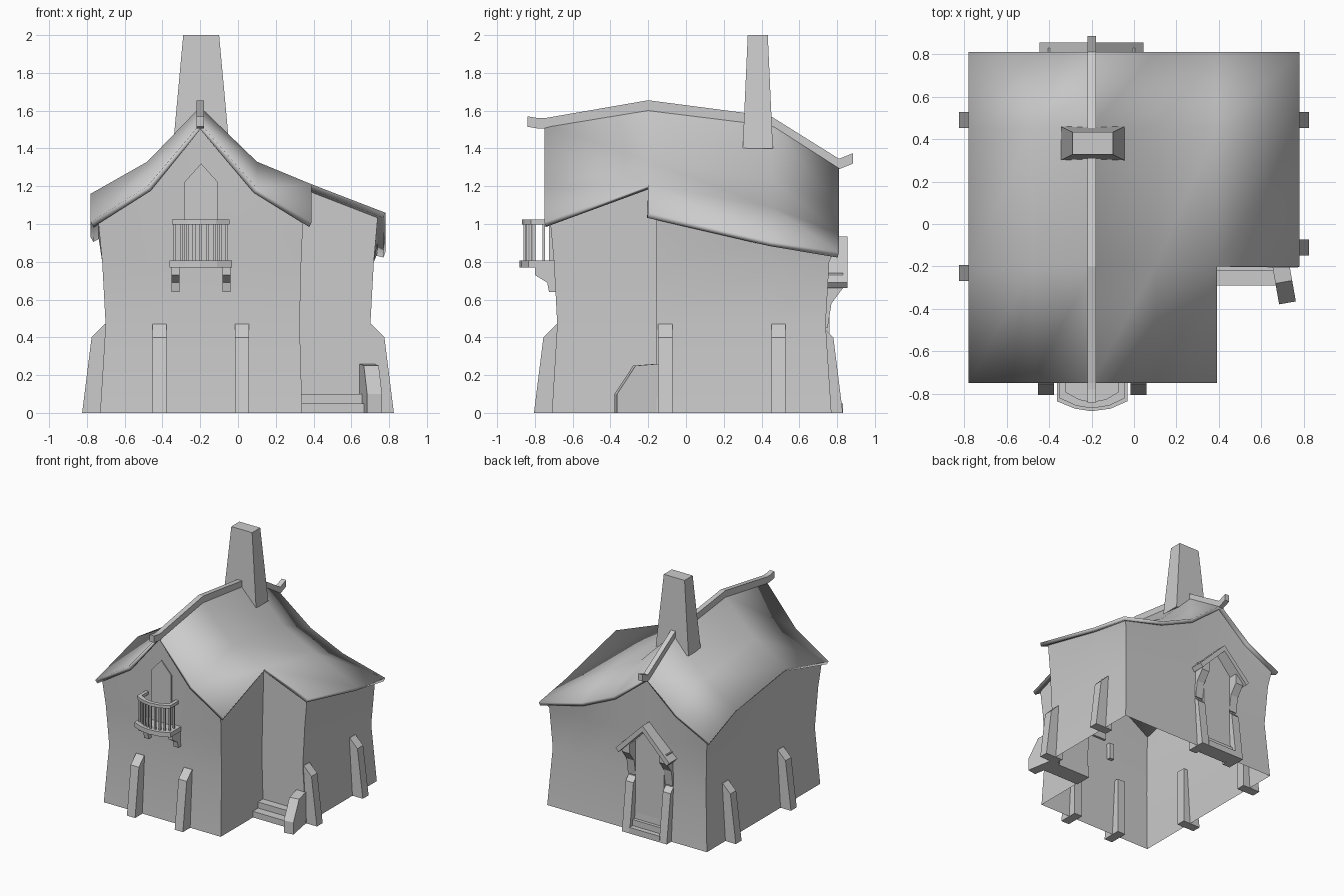
import bpy, math
from mathutils import Matrix, Vector

if "Cube" in bpy.data.objects:
    bpy.data.objects.remove(bpy.data.objects["Cube"])


def make(name, verts, faces, angle=None):
    me = bpy.data.meshes.new(name)
    me.from_pydata(verts, [], faces)
    ob = bpy.data.objects.new(name, me)
    bpy.context.collection.objects.link(ob)
    bpy.ops.object.select_all(action='DESELECT')
    ob.select_set(True)
    bpy.context.view_layer.objects.active = ob
    bpy.ops.object.mode_set(mode='EDIT')
    bpy.ops.mesh.select_all(action='SELECT')
    bpy.ops.mesh.normals_make_consistent(inside=False)
    bpy.ops.object.mode_set(mode='OBJECT')
    if angle:
        bpy.ops.object.shade_smooth_by_angle(angle=math.radians(angle))
    return ob


def loft(name, rings, caps=True, angle=None):
    n = len(rings[0])
    verts = [v for r in rings for v in r]
    faces = [(k * n + i, k * n + (i + 1) % n, (k + 1) * n + (i + 1) % n, (k + 1) * n + i)
             for k in range(len(rings) - 1) for i in range(n)]
    if caps:
        faces += [tuple(range(n)), tuple(range(len(verts) - n, len(verts)))]
    return make(name, verts, faces, angle)


def prism(name, pts, axis, a, b):
    put = {'x': lambda p, c: (c, p[0], p[1]),
           'y': lambda p, c: (p[0], c, p[1]),
           'z': lambda p, c: (p[0], p[1], c)}[axis]
    return loft(name, [[put(p, a) for p in pts], [put(p, b) for p in pts]])


def box(name, x0, x1, y0, y1, z0, z1):
    return prism(name, [(x0, y0), (x1, y0), (x1, y1), (x0, y1)], 'z', z0, z1)


# Roof: height table over a coarse grid, sagging to the eaves
XS = [-.78, -.48, -.2, .1, .39, .78]
YS = [-.75, -.2, .45, .81]
RZ = [[1.01, 1.20, 1.53, 1.19, 1.01, .90],
      [1.16, 1.33, 1.62, 1.33, 1.21, 1.06],
      [1.07, 1.25, 1.54, 1.24, 1.09, .91],
      [.93, 1.08, 1.31, 1.08, .95, .85]]


def span(vals, v):
    v = min(max(v, vals[0]), vals[-1])
    i = max(k for k in range(len(vals) - 1) if vals[k] <= v)
    return i, (v - vals[i]) / (vals[i + 1] - vals[i])


def roof_z(x, y):
    i, s = span(XS, x)
    j, t = span(YS, y)
    row = [RZ[j + k][i] * (1 - s) + RZ[j + k][i + 1] * s for k in (0, 1)]
    return row[0] * (1 - t) + row[1] * t


nx = len(XS)
quads = [(j * nx + i, j * nx + i + 1, (j + 1) * nx + i + 1, (j + 1) * nx + i)
         for j in range(3) for i in range(5) if not (j == 0 and i == 4)]
verts = [(x, y, RZ[j][i]) for j, y in enumerate(YS) for i, x in enumerate(XS)]
cut = nx - 1                                   # unused corner of the L plan
verts.pop(cut)
quads = [tuple(v - (v > cut) for v in q) for q in quads]
roof = make('roof', verts, quads, 35)
sol = roof.modifiers.new('thickness', 'SOLIDIFY')
sol.thickness = .03
sol.offset = -1 if roof.data.polygons[0].normal.z > 0 else 1

# Ridge beam with kicked-up ends
rings = []
for y, z in [(-.84, 1.545), (-.78, 1.535), (-.75, 1.535), (-.2, 1.63),
             (.45, 1.545), (.81, 1.32), (.885, 1.35)]:
    rings.append([(-.2 - .02, y, z - .03), (-.2 + .02, y, z - .03),
                  (-.2 + .02, y, z + .025), (-.2 - .02, y, z + .025)])
loft('ridge_beam', rings)

# Walls: L-shaped plan pinched at the waist, reaching up to the roof
plan = [(-.73, -.71), (-.48, -.71), (-.2, -.71), (.1, -.71), (.34, -.71),
        (.34, -.155), (.73, -.155), (.73, .45), (.73, .77), (.39, .77), (.1, .77),
        (-.2, .77), (-.48, .77), (-.73, .77), (-.73, .45), (-.73, -.2)]


def squeeze(p, k):
    x, y = p
    return (x * k if abs(x) > .6 else x - .34 * (1 - k) * (x == .34),
            y * k if abs(y) > .6 else y)


rings = [[(*squeeze(p, k), z) for p in plan] for z, k in [(0, 1), (.47, .96), (.8, .985)]]
rings.append([(*squeeze(p, 1.015), roof_z(*squeeze(p, 1.015)) - .015) for p in plan])
loft('walls', rings, caps=False, angle=50)

# Chimney
loft('chimney', [[(-.195 + sx * w, .38 + sy * d, z) for sx, sy in
                  [(-1, -1), (1, -1), (1, 1), (-1, 1)]]
                 for z, w, d in [(1.4, .15, .08), (2.0, .095, .053)]])


# Buttresses: (outward, up) profile placed on each wall
def buttress(name, side, c, reach, width=.075):
    prof = [(reach - .16, 0), (reach, 0), (reach - .05, .4), (reach - .12, .47), (reach - .16, .47)]
    sign = 1 if side in ('right', 'back') else -1
    axis = 'y' if side in ('right', 'left') else 'x'
    prism(name, [(sign * u, z) for u, z in prof], axis, c - width / 2, c + width / 2)


for i, c in enumerate((-.11, .49)):
    buttress(f'right_buttress_{i}', 'right', c, .825)
for i, c in enumerate((-.23, .49)):
    buttress(f'left_buttress_{i}', 'left', c, .825)
for i, c in enumerate((-.415, .022)):
    buttress(f'front_buttress_{i}', 'front', c, .805)

# Front balcony: bowed floor, rail, balusters and brackets
bow = [(-.345, -.70), (-.345, -.815), (-.27, -.85), (-.2, -.862),
       (-.12, -.85), (-.05, -.815), (-.05, -.70)]


def grow(d):
    return [(-.2 + (x + .2) * (1 + d / .16), y - d if y < -.75 else y) for x, y in bow]


prism('balcony_floor', grow(.02), 'z', .77, .808)
outer, inner = grow(.006), grow(-.024)
rings = [[(*o, .998), (*i, .998), (*i, 1.023), (*o, 1.023)] for o, i in zip(outer, inner)]
loft('balcony_rail', rings)
posts = grow(-.01)
spots = posts[1:6] + [((a[0] + b[0]) / 2, (a[1] + b[1]) / 2)
                      for a, b in zip(posts[:-1], posts[1:])]
for k, (x, y) in enumerate(spots):
    box(f'baluster_{k}', x - .007, x + .007, y - .007, y + .007, .8, 1.0)
for k, x in enumerate((-.33, -.06)):
    prism(f'balcony_bracket_{k}', [(-.66, .64), (-.725, .64), (-.735, .69), (-.80, .73),
                                   (-.80, .775), (-.66, .775)], 'x', x - .021, x + .021)

# Pointed balcony door
prism('balcony_door', [(-.285, .8), (-.105, .8), (-.105, 1.22), (-.195, 1.32), (-.285, 1.22)],
      'y', -.724, -.68)

# Side entrance steps and leaning cheek wall
box('side_step_lower', .33, .68, -.29, -.15, 0, .05)
box('side_step_upper', .33, .68, -.22, -.15, .05, .1)
cheek = prism('step_cheek', [(-.12, 0), (-.375, 0), (-.375, .1), (-.275, .25), (-.12, .262)],
              'x', .645, .725)
pivot = Matrix.Translation(Vector((.685, -.155, 0)))
cheek.data.transform(pivot @ Matrix.Rotation(math.radians(10), 4, 'Z') @ pivot.inverted())

# Back porch: posts, corbels, gabled canopy, door and steps
for k, x in enumerate((-.37, -.03)):
    buttress(f'porch_post_{k}', 'back', x, .83, .07)
    prism(f'porch_corbel_{k}', [(.68, .45), (.75, .45), (.77, .58), (.83, .66), (.83, .74),
                                (.68, .74)], 'x', x - .035, x + .035)
prism('porch_canopy', [(-.42, .66), (-.2, .885), (.02, .66), (.045, .69), (-.2, .935),
                       (-.445, .69)], 'y', .70, .855)
prism('back_door', [(-.33, 0), (-.07, 0), (-.07, .72), (-.2, .88), (-.33, .72)], 'y', .70, .76)
box('back_step_lower', -.34, -.06, .72, .83, 0, .05)
box('back_step_upper', -.34, -.06, .72, .79, .05, .1)
